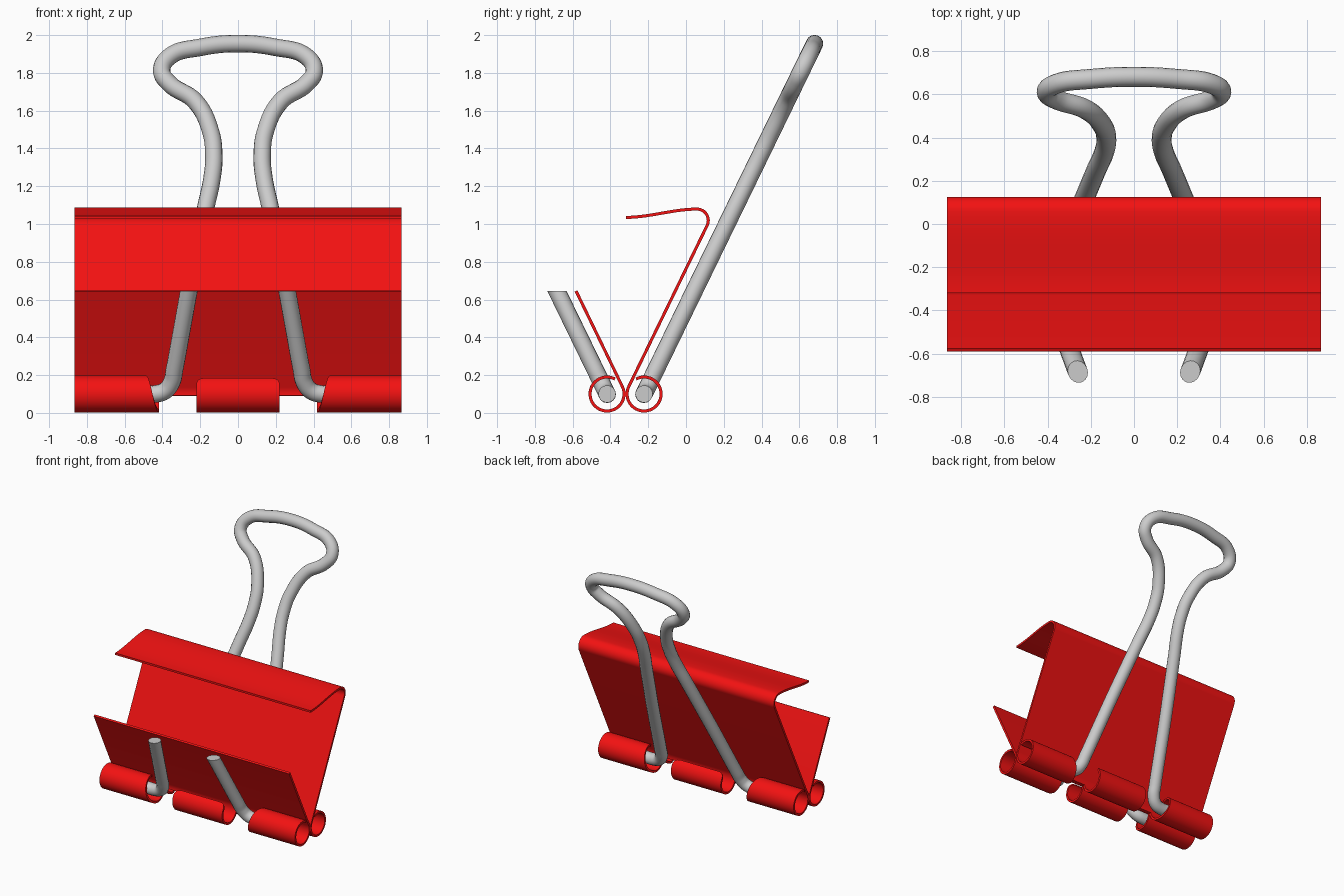
import bpy, bmesh
from math import sin, cos, radians, sqrt

if "Cube" in bpy.data.objects:
    bpy.data.objects.remove(bpy.data.objects["Cube"])

CURL_Z, CURL_R, WIRE_R, HALF_W = 0.1, 0.09, 0.046, 0.865
SLOPE = 0.4866          # outward lean of plates and handles (dy/dz)
CUT_Z = 0.645           # the front half is cut off at this height

red = bpy.data.materials.new("red_paint")
red.diffuse_color = (0.9, 0.006, 0.006, 1)
red.use_nodes = True
red.node_tree.nodes["Principled BSDF"].inputs["Base Color"].default_value = red.diffuse_color


def bake(obj, cut=None):
    """Turn a curve or modified object into a plain, smooth-shaded mesh."""
    bpy.context.view_layer.update()
    dg = bpy.context.evaluated_depsgraph_get()
    mesh = bpy.data.meshes.new_from_object(obj.evaluated_get(dg))
    name = obj.name
    bpy.data.objects.remove(obj)
    bm = bmesh.new()
    bm.from_mesh(mesh)
    bmesh.ops.remove_doubles(bm, verts=bm.verts, dist=1e-5)
    if cut:
        res = bmesh.ops.bisect_plane(
            bm, geom=bm.verts[:] + bm.edges[:] + bm.faces[:],
            plane_co=(0, 0, cut), plane_no=(0, 0, 1), clear_outer=True)
        edges = [e for e in res["geom_cut"] if isinstance(e, bmesh.types.BMEdge)]
        bmesh.ops.holes_fill(bm, edges=edges, sides=0)
    bmesh.ops.recalc_face_normals(bm, faces=bm.faces)
    bm.to_mesh(mesh)
    bm.free()
    out = bpy.data.objects.new(name, mesh)
    bpy.context.collection.objects.link(out)
    bpy.ops.object.select_all(action='DESELECT')
    out.select_set(True)
    bpy.context.view_layer.objects.active = out
    bpy.ops.object.shade_smooth_by_angle(angle=radians(35))
    return out


def spread(a, b, n):
    return [a + (b - a) * i / n for i in range(n + 1)]


def plate(name, cy, s, upper):
    """Sheet from its upper profile down into three curled tabs."""
    bm = bmesh.new()

    def curl(a):
        return cy + s * CURL_R * cos(radians(a)), CURL_Z + CURL_R * sin(radians(a))

    def loft(rows, first):
        prev = first
        for row in rows:
            if prev:
                for i in range(len(row) - 1):
                    bm.faces.new((prev[i], prev[i + 1], row[i + 1], row[i]))
            prev = row
        return prev

    def make_row(xs, yz):
        return [bm.verts.new((x, *yz)) for x in xs]

    # main plate, ending at the notches between the tabs
    cols = (-HALF_W, -0.418, -0.22, 0.22, 0.418, HALF_W)
    profile = upper + [curl(a) for a in spread(26, -6, 4)]
    last = loft([make_row(cols, p) for p in profile], None)

    # outer tabs, with slanted inner edges
    def inner(a):
        return 0.418 + 0.069 * max(0, (-90 - a) / 180)
    angles = spread(-6, -298, 36)[1:]
    loft([make_row((-HALF_W, -inner(a)), curl(a)) for a in angles], last[0:2])
    loft([make_row((inner(a), HALF_W), curl(a)) for a in angles], last[4:6])

    # middle tab, with rounded end corners
    rows, rad = [], 0.045
    for a in spread(-6, -212, 26)[1:] + spread(-212, -240, 8)[1:]:
        d = min(rad, CURL_R * radians(a + 240))
        w = 0.22 - rad + sqrt(max(0, rad**2 - (rad - d)**2))
        rows.append(make_row((-w, w), curl(a)))
    loft(rows, last[2:4])

    bmesh.ops.recalc_face_normals(bm, faces=bm.faces)
    mesh = bpy.data.meshes.new(name)
    bm.to_mesh(mesh)
    bm.free()
    obj = bpy.data.objects.new(name, mesh)
    bpy.context.collection.objects.link(obj)
    mod = obj.modifiers.new("thickness", 'SOLIDIFY')
    mod.thickness, mod.offset = 0.016, 0
    out = bake(obj)
    out.data.materials.clear()
    out.data.materials.append(red)


# right half of the wire handle, as (x, z)
WIRE = [(0.6, .1), (0.5, .1), (0.44, .1), (0.385, .118), (0.35, .165), (0.336, .23),
        (0.30, .425), (0.26, .645), (0.215, .87), (0.17, 1.09), (0.138, 1.24),
        (0.128, 1.36), (0.145, 1.49), (0.227, 1.65), (0.365, 1.745), (0.404, 1.81),
        (0.36, 1.888), (0.2, 1.935)]


def handle(name, cy, s, cut=None):
    path = WIRE + [(0, 1.955)] + [(-x, z) for x, z in reversed(WIRE)]
    cu = bpy.data.curves.new(name, 'CURVE')
    cu.dimensions = '3D'
    cu.bevel_depth, cu.bevel_resolution = WIRE_R, 6
    cu.resolution_u, cu.use_fill_caps = 8, True
    sp = cu.splines.new('BEZIER')
    sp.bezier_points.add(len(path) - 1)
    for bp, (x, z) in zip(sp.bezier_points, path):
        bp.co = (x, cy + s * SLOPE * (z - CURL_Z), z)
        bp.handle_left_type = bp.handle_right_type = 'AUTO'
    obj = bpy.data.objects.new(name, cu)
    bpy.context.collection.objects.link(obj)
    bake(obj, cut)


# back plate: top lip, rounded shoulder, then the sloping plate
lip = [(-0.318 + 0.376 * t, 1.035 + 0.044 * t * t * (3 - 2 * t)) for t in spread(0, 1, 14)]
shoulder = [(0.058 + 0.06 * cos(radians(a)), 1.019 + 0.06 * sin(radians(a)))
            for a in spread(90, -26, 12)[1:]]
plate("back_plate", -0.222, -1, lip + shoulder)
plate("front_plate", -0.418, 1, [(-0.582, CUT_Z)])

handle("back_handle", -0.222, 1)
handle("front_handle", -0.418, -1, CUT_Z)
